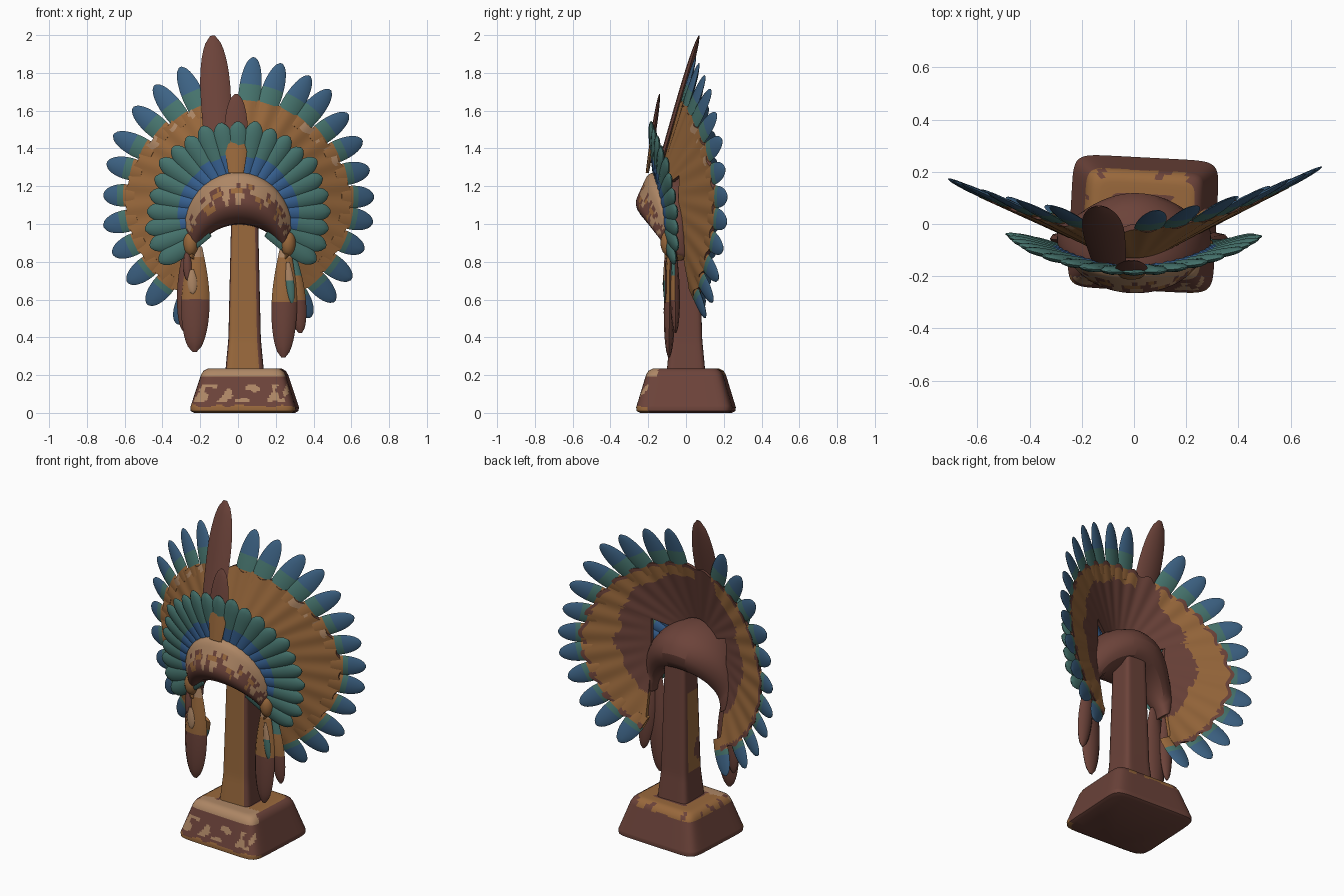
import bpy, bmesh, math, random
from math import sin, cos, pi, radians
from mathutils import Vector, noise

random.seed(4)
if "Cube" in bpy.data.objects:
    bpy.data.objects.remove(bpy.data.objects["Cube"])

# Colours
COLOURS = {
    "red_brown": (0.15, 0.056, 0.042),
    "ochre": (0.32, 0.14, 0.045),
    "teal": (0.062, 0.175, 0.155),
    "feather_blue": (0.047, 0.125, 0.235),
    "rim_blue": (0.04, 0.125, 0.3),
    "tan": (0.42, 0.24, 0.13),
}
MATERIALS = []
for label, rgb in COLOURS.items():
    m = bpy.data.materials.new(label)
    m.use_nodes = True
    m.diffuse_color = (*rgb, 1)
    m.node_tree.nodes["Principled BSDF"].inputs["Base Color"].default_value = (*rgb, 1)
    MATERIALS.append(m)
BROWN, OCHRE, TEAL, BLUE, RIM, TAN = range(6)


def loft(bm, rings, pick):
    """Skin closed rings, cap both ends; pick(i, j, centre) gives the colour."""
    rows = [[bm.verts.new(p) for p in ring] for ring in rings]
    n = len(rows[0])
    for i in range(len(rows) - 1):
        for j in range(n):
            k = (j + 1) % n
            f = bm.faces.new((rows[i][j], rows[i][k], rows[i + 1][k], rows[i + 1][j]))
            f.material_index = pick(i, j, f.calc_center_median())
    for i, row in ((0, rows[0][::-1]), (len(rows) - 2, rows[-1])):
        f = bm.faces.new(row)
        f.material_index = pick(i, 0, f.calc_center_median())


def finish(bm, name, subsurf=0):
    bmesh.ops.recalc_face_normals(bm, faces=bm.faces)
    mesh = bpy.data.meshes.new(name)
    bm.to_mesh(mesh)
    bm.free()
    for m in MATERIALS:
        mesh.materials.append(m)
    ob = bpy.data.objects.new(name, mesh)
    bpy.context.collection.objects.link(ob)
    if subsurf:
        ob.modifiers.new("smooth", "SUBSURF").levels = subsurf
        ob.modifiers["smooth"].render_levels = subsurf
    bpy.ops.object.select_all(action="DESELECT")
    ob.select_set(True)
    bpy.context.view_layer.objects.active = ob
    bpy.ops.object.shade_smooth_by_angle(angle=radians(50))


def feather(bm, a, b, side, width, bands, thick=0.022, root=0.5, shoulder=0.5, back=None):
    """Leaf-shaped blade from a to b; bands are (limit along length, colour)."""
    a, b = Vector(a), Vector(b)
    side = Vector(side).normalized()
    normal = (b - a).cross(side).normalized()
    rows, rings = 20, []
    for i in range(rows + 1):
        t = 0.995 * i / rows
        w = root + (1 - root) * sin(min(1, t / shoulder) * pi / 2)
        w *= math.sqrt(1 - max(0, (t - shoulder) / (1 - shoulder)) ** 2)
        c = a.lerp(b, t)
        rings.append([c + side * (cos(q) * w * width / 2) + normal * (sin(q) * w * thick / 2)
                      for q in (k * pi / 4 for k in range(8))])

    def pick(i, j, c):
        if back is not None and j >= 4:
            return back
        return next(m for lim, m in bands if (i + 0.5) / rows <= lim)
    loft(bm, rings, pick)


def slab_ring(cx, hx, hy, z, n, turn=0.0):
    """Rounded rectangle in plan."""
    pts = []
    for k in range(n):
        q = 2 * pi * k / n
        s = (abs(cos(q)) ** 9 + abs(sin(q)) ** 9) ** (-1 / 9)
        x, y = hx * s * cos(q), hy * s * sin(q)
        pts.append(Vector((cx + x * cos(turn) - y * sin(turn), x * sin(turn) + y * cos(turn), z)))
    return pts


# Base block
def base_colour(i, j, c):
    spot = noise.noise(c * 17)
    if c.z > 0.232:
        rim = max(abs(c.x - 0.035), abs(c.y)) > 0.11
        return TAN if c.y < -0.1 else OCHRE if rim else BROWN
    if c.z > 0.195:
        return TAN if c.y < -0.15 else OCHRE if c.x < 0.2 and spot > -0.2 else BROWN
    if c.y < -0.2 and c.z > 0.004:
        if c.z < 0.035 + 0.02 * spot:
            return OCHRE
        return TAN if spot > 0.13 and 0.06 < c.z < 0.15 else BROWN
    return BROWN


profile = [(0, 0.26, 0.235), (0.01, 0.278, 0.253)]
profile += [(0.03 + 0.17 * k / 24, 0.28 - 0.055 * k / 24, 0.255 - 0.05 * k / 24) for k in range(25)]
profile += [(0.222, 0.213, 0.193), (0.234, 0.192, 0.172)]
profile += [(0.236, 0.17 - 0.02 * k, 0.155 - 0.02 * k) for k in range(5)]
bm = bmesh.new()
loft(bm, [slab_ring(0.035, hx, hy, z, 176, radians(-3)) for z, hx, hy in profile], base_colour)
finish(bm, "base_block")


# Post: painted front, patchy right side
def post_colour(i, j, c):
    patch = abs(j - 24) < 5 and 0.42 < c.z < 0.88 and noise.noise(c * 6) > -0.2
    return OCHRE if 30 <= j <= 40 or patch else BROWN


bm = bmesh.new()
rings = []
for k in range(33):
    t = k / 32
    flare = max(0, 1 - t * 5) * 0.012
    rings.append(slab_ring(0.035, 0.09 - 0.02 * t + flare, 0.09 - 0.022 * t + flare, 0.22 + 0.86 * t, 48))
loft(bm, rings, post_colour)
finish(bm, "post")

# Arched headband: section points are (outer-to-inner fraction, depth)
SECTION = [(0, -0.185), (0.1, -0.21), (0.22, -0.225), (0.31, -0.237), (0.4, -0.249), (0.5, -0.262),
           (0.6, -0.27), (0.8, -0.25), (1, -0.17), (0.97, -0.02), (0.8, 0.1), (0.45, 0.135),
           (0.12, 0.07), (0, -0.06)]
SPAN = 96


def band_colour(i, j, c):
    if i < 8 or i > SPAN - 9:
        return OCHRE if j < 7 else BROWN
    if j < 2:
        return TAN
    if j < 6 and 12 < i < SPAN - 13:
        spot = noise.noise(Vector((i * 0.23, j * 0.55, 0)))
        return TAN if spot > 0.02 + 0.12 * (j - 3) else OCHRE if spot < -0.3 else BROWN
    return BROWN


bm = bmesh.new()
rings = []
for k in range(SPAN + 1):
    u = k / SPAN
    t, v = radians(-20 + 220 * u), pi * u
    outer = Vector((0.295 * cos(t), 0, 0.95 + 0.33 * sin(t)))
    inner = Vector((0.01 + 0.23 * cos(v), 0, 0.8 + 0.19 * sin(v)))
    s = max(0, sin(t))
    ring = []
    for f, y in SECTION:
        p = outer.lerp(inner, f)
        fade = 0.45 + 0.55 * s if y < -0.08 else 0.15 + 0.85 * s ** 1.5
        p.y = (y + 0.08) * fade - 0.08 + 0.05 * (1 - s)
        ring.append(p)
    rings.append(ring)
loft(bm, rings, band_colour)
finish(bm, "headband", subsurf=1)

# Side knobs at the ends of the headband
for name, x in (("left_knob", 0.265), ("right_knob", -0.25)):
    bpy.ops.mesh.primitive_uv_sphere_add(segments=20, ring_count=12, location=(x, -0.09, 0.9))
    ob = bpy.context.object
    ob.name = name
    ob.scale = (0.042, 0.045, 0.07)
    ob.data.materials.append(MATERIALS[OCHRE])
    bpy.ops.object.shade_smooth()


# Swept-back surface of the big fan, and the shallow one of the small fan
def big(r, q):
    sweep = 0.28 + 0.215 * cos(q) ** 2 + 0.03 * cos(q)
    return Vector((r * cos(q), -0.17 + r * sweep, 1.15 + r * sin(q)))


def small(r, q):
    x, z = r * cos(q), 1.05 + r * sin(q)
    return Vector((x, -0.16 + 0.43 * x * x - 0.08 * (z - 1.2), z))


def edge(q):
    return 0.605 - 0.1 * max(0, sin(q))


# Big fan web: ribbed sheet, plain in front and ringed behind
STEPS = 18


def web_colour(i, j, c):
    r, q = math.hypot(c.x, c.z - 1.15), math.atan2(c.z - 1.15, c.x)
    if j < STEPS:
        return TAN if j > STEPS - 3 and noise.noise(c * 9) > 0.2 and c.z > 1.3 else OCHRE
    if abs(c.x + 0.115) < 0.075 and c.z > 1.3:
        return BROWN
    return OCHRE if 0.41 + 0.06 * noise.noise(c * 8) < r < edge(q) - 0.02 else BROWN


bm = bmesh.new()
rings = []
for k in range(241):
    q = radians(-64 + 308 * k / 240)
    r0, r1 = 0.14, edge(q) + 0.01 * cos(28 * q)
    if sin(q) < 0.4:
        r0 = min(0.54, 0.25 / max(0.05, abs(cos(q))))
    front = [big(r0 + (r1 - r0) * j / STEPS, q) for j in range(STEPS + 1)]
    for j, p in enumerate(front):
        p.y += 0.004 * cos(28 * q) * j / STEPS
    rings.append(front + [p + Vector((0, 0.022, 0)) for p in front[::-1]])
loft(bm, rings, web_colour)
finish(bm, "big_fan_web")

# Big fan feather tips
bm = bmesh.new()
angles = [84 - 12 * k for k in range(13)] + [114 + 13 * k for k in range(11)]
for d in angles:
    q = radians(d + random.uniform(-1, 1))
    side = big(0.6, q + 0.01) - big(0.6, q - 0.01)
    tip = 0.712 + 0.035 * max(0, sin(q)) + 0.055 * max(0, -sin(q)) + random.uniform(-0.01, 0.01)
    shift = Vector((0, 0.011, 0))
    start = edge(q) - 0.06
    visible = 0.06 / (tip - start)
    feather(bm, big(start, q) + shift, big(tip, q) + shift, side, 0.118,
            [(visible, OCHRE), (visible + 0.17 + 0.14 * max(0, sin(q)), TEAL), (1, BLUE)], 0.024, 0.85, 0.38)
finish(bm, "big_fan_feathers")

# Small fan: one row of ridged feathers with a blue inner rim
bm = bmesh.new()
for k in range(23):
    q = radians(-31 + 11 * k)
    side = small(0.4, q + 0.01) - small(0.4, q - 0.01)
    r = 0.49 + 0.01 * abs(sin(q)) + random.uniform(-0.014, 0.014)
    rim = (0.315 - 0.18) / (r - 0.18) if sin(q) > -0.25 else 0
    feather(bm, small(0.18, q), small(r, q), side, 0.1, [(rim, RIM), (1, TEAL)], 0.034, 0.55, 0.72)
finish(bm, "small_fan_feathers")

# Tall rear plume and short front plume
X = (1, 0, 0)
bm = bmesh.new()
feather(bm, (-0.095, -0.15, 1.25), (-0.135, 0.07, 2.0), (1, 0, 0.08), 0.16, [(1, BROWN)], 0.04, 0.8, 0.6)
finish(bm, "tall_plume")
bm = bmesh.new()
feather(bm, (-0.01, -0.205, 1.27), (-0.01, -0.14, 1.69), X, 0.125, [(0.48, OCHRE), (1, BROWN)], 0.026, 0.65)
finish(bm, "front_plume")

# Hanging side feathers: start, end, width, thickness, bands
HANGING = {
    "right_pendant": ((-0.22, -0.085, 0.88), (-0.23, -0.09, 0.32), 0.15, 0.06,
                      [(0.1, TAN), (0.52, OCHRE), (1, BROWN)]),
    "right_rear_pendant": ((-0.275, -0.06, 0.86), (-0.285, -0.055, 0.43), 0.085, 0.05, [(1, BROWN)]),
    "left_pendant": ((0.25, -0.085, 0.88), (0.24, -0.09, 0.29), 0.135, 0.06,
                     [(0.1, TAN), (0.52, OCHRE), (1, BROWN)]),
    "left_rear_pendant": ((0.28, -0.06, 0.86), (0.33, -0.055, 0.42), 0.1, 0.05,
                          [(0.32, TEAL), (0.58, OCHRE), (1, BROWN)]),
    "left_accent": ((0.265, -0.112, 0.8), (0.285, -0.11, 0.58), 0.045, 0.02, [(0.45, TAN), (1, TEAL)]),
    "right_accent": ((-0.245, -0.113, 0.76), (-0.24, -0.115, 0.63), 0.05, 0.018, [(1, TAN)]),
    "right_dark_accent": ((-0.27, -0.1, 0.86), (-0.265, -0.105, 0.7), 0.045, 0.03, [(1, BROWN)]),
}
for name, (a, b, width, thick, bands) in HANGING.items():
    bm = bmesh.new()
    feather(bm, a, b, X, width, bands, thick, 0.4, 0.55, BROWN)
    finish(bm, name)
